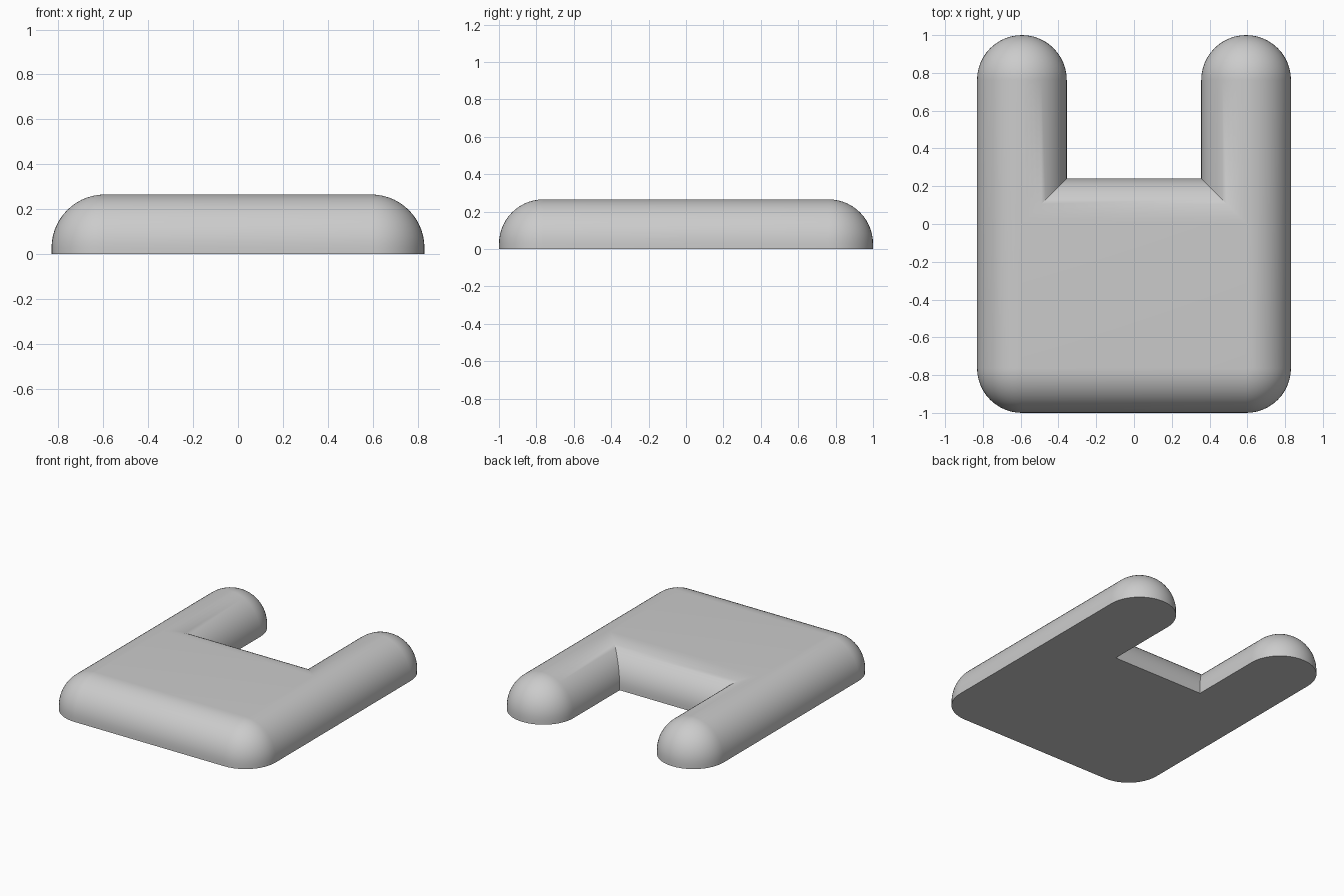
import bpy, bmesh, math
from mathutils import Vector

if "Cube" in bpy.data.objects:
    bpy.data.objects.remove(bpy.data.objects["Cube"])

R = 0.2375           # edge rounding radius (half the arm width)
LIP = 0.0275         # short vertical wall at the base
X, FRONT, NOTCH, TIP = 0.5935, -0.7625, 0.0035, 0.7625   # centre lines
ARC, RINGS = 12, 14


def arc(cx, cy, a0, a1):
    """Centre point plus outward directions sweeping a rounded corner."""
    n = max(2, round(ARC * abs(a1 - a0) / 90))
    angles = [math.radians(a0 + (a1 - a0) * i / n) for i in range(n + 1)]
    return [(cx, cy, math.cos(a), math.sin(a)) for a in angles]


# Right half of the U outline, from front corner round to the notch corner
right = arc(X, FRONT, -90, 0)
right += [(X, NOTCH, 1, 0)]
right += arc(X, TIP, 0, 180)
right += [(X, NOTCH, -1, 1)]
left = [(-x, y, -dx, dy) for x, y, dx, dy in reversed(right)]
outline = right + left

# Rings: base, top of the lip, then a quarter round up to the flat top
levels = [(R, 0.0)]
for i in range(RINGS + 1):
    t = math.pi / 2 * i / RINGS
    levels.append((R * math.cos(t), LIP + R * math.sin(t)))

bm = bmesh.new()
rings = [[bm.verts.new((x + r * dx, y + r * dy, z)) for x, y, dx, dy in outline]
         for r, z in levels]
count = len(outline)
for low, high in zip(rings, rings[1:]):
    for i in range(count):
        j = (i + 1) % count
        bm.faces.new((low[i], low[j], high[j], high[i]))
bm.faces.new(list(reversed(rings[0])))

# Arm ridges and corner tops collapse, then the flat top is filled
bmesh.ops.remove_doubles(bm, verts=bm.verts[:], dist=0.0005)
height = LIP + R


def top_vert(x, y):
    return min(bm.verts, key=lambda v: (v.co - Vector((x, y, height))).length)


bm.faces.new([top_vert(x, y) for x, y in
              ((-X, FRONT), (X, FRONT), (X, NOTCH), (-X, NOTCH))])
bmesh.ops.recalc_face_normals(bm, faces=bm.faces[:])

mesh = bpy.data.meshes.new("rounded_u_plate")
bm.to_mesh(mesh)
bm.free()
plate = bpy.data.objects.new("rounded_u_plate", mesh)
bpy.context.collection.objects.link(plate)

# Plain grey finish
grey = bpy.data.materials.new("light_grey")
grey.diffuse_color = (0.6, 0.6, 0.6, 1)
grey.use_nodes = True
grey.node_tree.nodes["Principled BSDF"].inputs["Base Color"].default_value = grey.diffuse_color
mesh.materials.append(grey)

# Smooth rounding with sharp base and notch edges
bpy.context.view_layer.objects.active = plate
plate.select_set(True)
bpy.ops.object.shade_smooth_by_angle(angle=math.radians(40))
